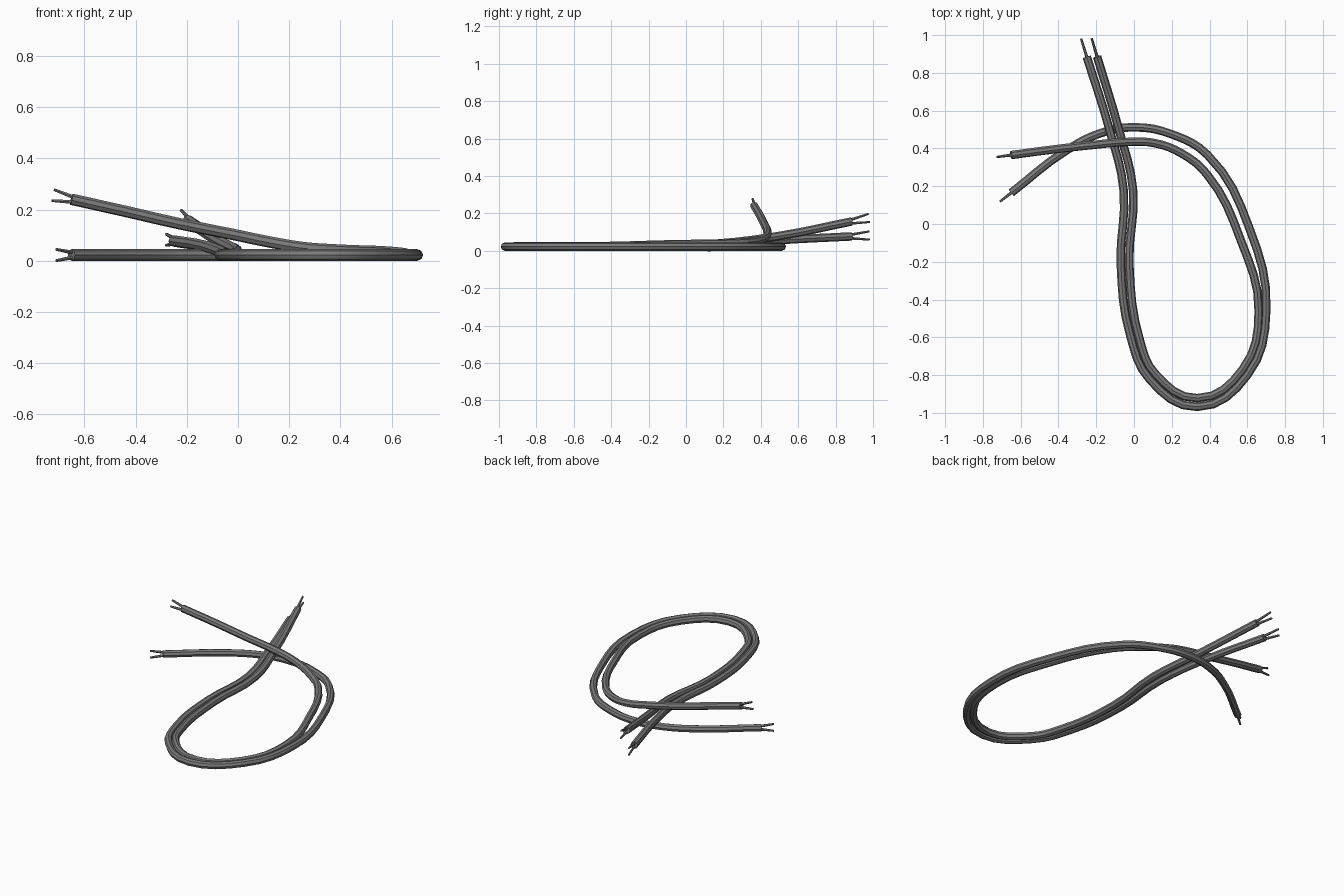
import bpy
from mathutils import Vector

cube = bpy.data.objects.get("Cube")
if cube:
    bpy.data.objects.remove(cube, do_unlink=True)

grey = bpy.data.materials.new("cable grey")
grey.use_nodes = True
colour = (0.2, 0.2, 0.2, 1)
grey.diffuse_color = colour
grey.node_tree.nodes["Principled BSDF"].inputs["Base Color"].default_value = colour

CABLE_R = 0.0225
WIRE_R = 0.0085


def tube(name, points, radius, steps, bevel_res, taper=1.0):
    """Sweep a round section along a smooth path and convert it to a mesh."""
    curve = bpy.data.curves.new(name, 'CURVE')
    curve.dimensions = '3D'
    curve.bevel_depth = radius
    curve.bevel_resolution = bevel_res
    curve.resolution_u = steps
    curve.use_fill_caps = True
    spline = curve.splines.new('BEZIER')
    spline.bezier_points.add(len(points) - 1)
    for bp, p in zip(spline.bezier_points, points):
        bp.co = p
        bp.handle_left_type = bp.handle_right_type = 'AUTO'
    spline.bezier_points[-1].radius = taper
    obj = bpy.data.objects.new(name, curve)
    bpy.context.collection.objects.link(obj)
    bpy.ops.object.select_all(action='DESELECT')
    obj.select_set(True)
    bpy.context.view_layer.objects.active = obj
    bpy.ops.object.convert(target='MESH')
    obj = bpy.context.object
    obj.data.materials.clear()
    obj.data.materials.append(grey)
    bpy.ops.object.shade_smooth_by_angle(angle=0.7)
    return obj


def bare_wires(name, end, inner, length, splay):
    """Two thin wires fanning out up and down from a cable end."""
    end = Vector(end)
    out = (end - Vector(inner)).normalized()
    side = out.cross(Vector((0, 0, 1))).normalized()
    up = side.cross(out)
    for label, s in (("upper", 1), ("lower", -1)):
        start = end - out * 0.01 + up * s * 0.009
        tip = end + out * length + up * s * splay
        tube(f"{name}_{label}_wire", [start, tip], WIRE_R, 1, 1, 0.7)


# Outer cable: rests on the ground, rises slightly at its back end
outer = [
    (-.25, .885, .077), (-.13, .5, .057), (-.055, .18, .03), (-.07, -.21, .0225),
    (-.02, -.59, .0225), (.085, -.825, .0225), (.335, -.968, .0225),
    (.6, -.8, .0225), (.7, -.46, .0225), (.61, -.02, .0225),
    (.39, .365, .0225), (.2, .475, .0225), (0, .512, .0225),
    (-.18, .48, .0225), (-.365, .385, .0225), (-.65, .165, .0225),
]
# Inner cable: runs alongside and lifts well clear at both ends
inner = [
    (-.195, .885, .157), (-.08, .5, .08), (-.005, .18, .04), (-.025, -.21, .0235),
    (.035, -.63, .0235), (.11, -.79, .0235), (.335, -.922, .0235),
    (.575, -.77, .0235), (.66, -.46, .025), (.565, -.085, .035),
    (.385, .265, .042), (.25, .375, .052), (.11, .428, .076),
    (-.02, .435, .103), (-.23, .417, .145), (-.44, .393, .193),
    (-.65, .365, .24),
]

for name, path in (("outer", outer), ("inner", inner)):
    tube(f"{name}_cable", path, CABLE_R, 4, 2)
    bare_wires(f"{name}_back_end", path[0], path[1], 0.1, 0.022)
    bare_wires(f"{name}_right_end", path[-1], path[-2], 0.075, 0.022)
